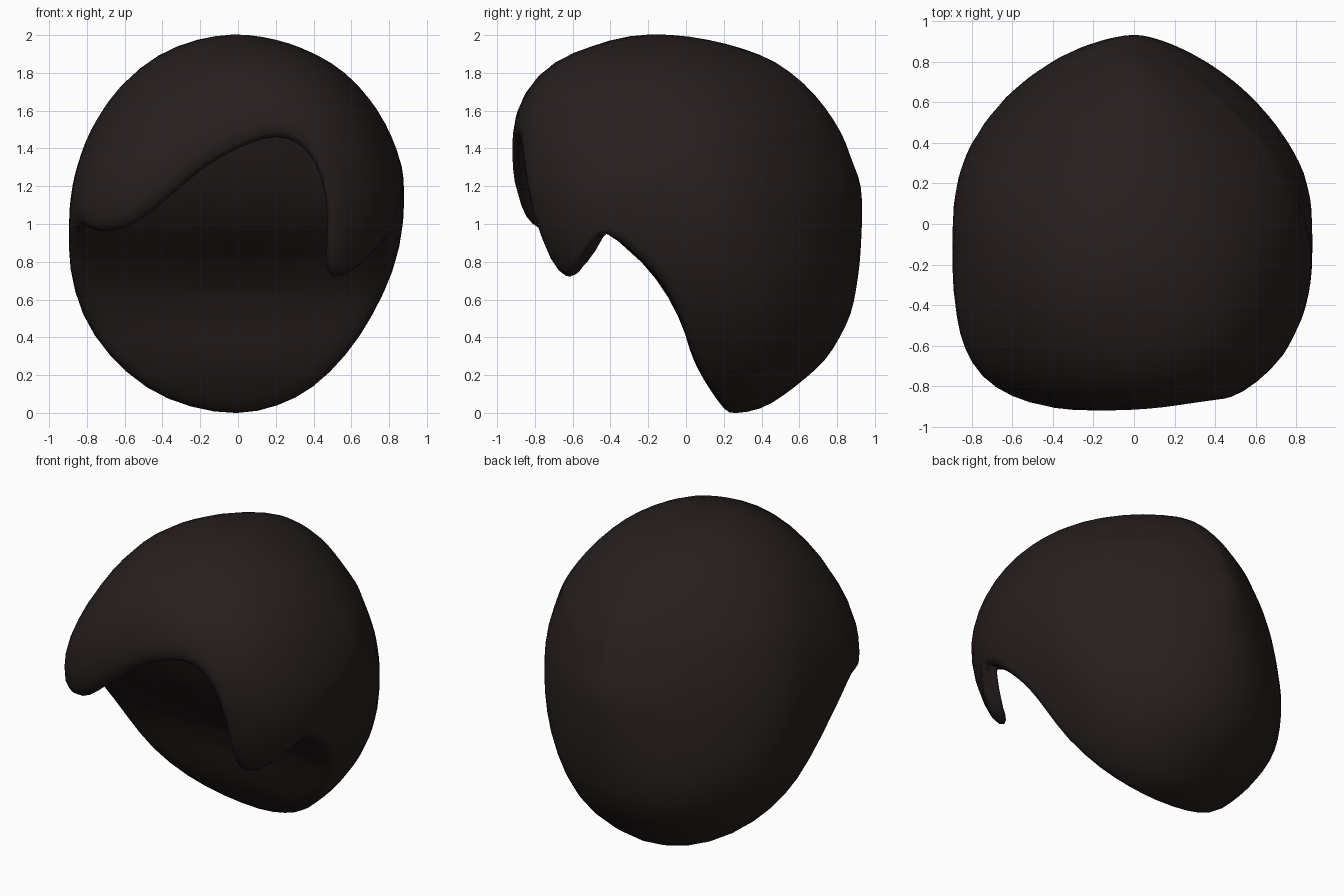
import bpy
import bmesh
import math
from mathutils import Vector
from mathutils.bvhtree import BVHTree

default_cube = bpy.data.objects.get("Cube")
if default_cube:
    bpy.data.objects.remove(default_cube, do_unlink=True)

# Head volume sections: height, left edge, right edge, front, back, widest depth
SECTIONS = [
    (-.02, -.12, .1, .18, .39, .29),
    (.04, -.32, .24, .06, .47, .28),
    (.11, -.48, .39, -.04, .57, .26),
    (.27, -.67, .56, -.25, .76, .22),
    (.5, -.83, .71, -.6, .89, .17),
    (.75, -.9, .83, -.8, .93, .13),
    (1, -.9, .885, -.89, .94, .1),
    (1.2, -.89, .9, -.94, .935, .08),
    (1.5, -.79, .82, -.935, .82, 0),
    (1.7, -.67, .7, -.88, .69, -.08),
    (1.86, -.53, .51, -.74, .5, -.12),
    (1.96, -.34, .3, -.48, .25, -.15),
    (2.015, -.13, .07, -.3, -.05, -.17),
]

# Underside profile (depth, height), the same all the way across
UNDERSIDE = [(.5, -.3), (.22, -.01), (.1, .16), (.03, .29), (-.02, .48), (-.1, .65),
             (-.24, .82), (-.45, .98), (-.56, 1.15), (-.68, 1.4), (-.76, 1.7), (-.8, 2.2)]

# Hairline loop: under the nape, up one side, round the fringe, down the other
HAIRLINE = [
    (0, .22, -.01), (.2, .19, .04), (.38, .13, .12), (.57, .03, .28),
    (.7, -.02, .46), (.79, -.1, .65), (.84, -.24, .81), (.83, -.46, .99),
    (.77, -.57, .87), (.66, -.65, .74), (.53, -.7, .66), (.46, -.73, .77),
    (.47, -.77, 1), (.44, -.82, 1.22), (.38, -.86, 1.38), (.27, -.88, 1.46),
    (.14, -.9, 1.45), (-.02, -.9, 1.38), (-.19, -.9, 1.28), (-.36, -.9, 1.13),
    (-.53, -.88, 1), (-.7, -.85, .95), (-.84, -.76, .96), (-.88, -.6, 1.03),
    (-.89, -.37, .92), (-.89, -.17, .74), (-.82, -.02, .48), (-.67, .03, .28),
    (-.46, .13, .12), (-.24, .19, .04),
]

CENTRE = Vector((0, .2, .83))
CROWN = Vector((0, .8, .6))
OUTER_RINGS, LOCK_RINGS, UNDER_RINGS = 12, 5, 8
LOCK_THICKNESS = .11


def blend(z, low, high, low_value, high_value):
    """Value that changes evenly between two heights."""
    amount = min(1, max(0, (z - low) / (high - low)))
    return low_value + (high_value - low_value) * amount


def section_point(section, angle):
    """Point on a rounded section: broad at the front, pointed at the back."""
    z, left, right, front, back, middle = section
    c, s = math.cos(angle), math.sin(angle)
    if s > 0:
        roundness, reach = blend(z, .4, 1.1, 1.9, 1.53), back - middle
    elif c < 0:
        roundness, reach = blend(z, 1.15, 1.75, 4.6, 2), front - middle
    else:
        roundness, reach = blend(z, 1.2, 1.8, 3, 2.4), front - middle
    x = math.copysign(abs(c) ** (2 / roundness), c)
    y = abs(s) ** (2 / roundness)
    return Vector(((left + right) / 2 + x * (right - left) / 2, middle + y * reach, z))


def head_volume(sides=64):
    """Closed volume used only to find how far out the hair lies."""
    points, faces = [], []
    for section in SECTIONS:
        points += [section_point(section, math.tau * i / sides) for i in range(sides)]
    for k in range(len(SECTIONS) - 1):
        for i in range(sides):
            j = (i + 1) % sides
            a, b = k * sides, (k + 1) * sides
            faces.append((a + i, a + j, b + j, b + i))
    faces.append(tuple(range(sides)))
    faces.append(tuple(range(len(points) - sides, len(points))))
    return BVHTree.FromPolygons(points, faces)


def underside_sheet():
    """Sheet that closes the hair below and behind the fringe."""
    points = [Vector((x, y, z)) for y, z in UNDERSIDE for x in (-2, 2)]
    faces = [(i, i + 1, i + 3, i + 2) for i in range(0, len(points) - 2, 2)]
    return BVHTree.FromPolygons(points, faces)


volume = head_volume()
sheet = underside_sheet()


def reach(tree, direction):
    hit = tree.ray_cast(CENTRE, direction)[0]
    return (hit - CENTRE).length if hit else 9


class Strip:
    """One strip of hair running from the crown past a hairline point."""

    def __init__(self, rim_point):
        rim = (Vector(rim_point) - CENTRE).normalized()
        self.rim_angle = CROWN.angle(rim)
        self.side = (rim - CROWN * rim.dot(CROWN)).normalized()
        # A lock overhangs the underside; follow its back up to the root
        self.root = self.rim_angle
        while self.root > .5 and self.clearance(self.root) > LOCK_THICKNESS:
            self.root -= .02
        self.is_lock = self.root < self.rim_angle

    def direction(self, angle):
        return CROWN * math.cos(angle) + self.side * math.sin(angle)

    def clearance(self, angle):
        d = self.direction(angle)
        return reach(volume, d) - reach(sheet, d)

    def outer(self, angle, depth=0):
        d = self.direction(angle)
        return CENTRE + d * (reach(volume, d) - depth)

    def under(self, angle):
        d = self.direction(angle)
        return CENTRE + d * min(reach(volume, d), reach(sheet, d))

    def points(self):
        result = [self.outer(self.rim_angle * k / OUTER_RINGS * .98)
                  for k in range(1, OUTER_RINGS + 1)]
        # Hairline edge and the back of the lock
        for k in range(LOCK_RINGS + 1):
            angle = self.rim_angle + (self.root - self.rim_angle) * k / LOCK_RINGS
            depth = LOCK_THICKNESS * (1 if k else .5)
            result.append(self.outer(angle, depth) if self.is_lock else self.under(angle))
        # Underside, closing towards the point opposite the crown
        for k in range(1, UNDER_RINGS):
            result.append(self.under(self.root + (math.pi - self.root) * k / UNDER_RINGS))
        return result


# Hair: outer surface, overhanging locks and underside in one skin
strips = [Strip(p) for p in HAIRLINE]
bm = bmesh.new()
columns = [[bm.verts.new(p) for p in strip.points()] for strip in strips]
crown_tip = bm.verts.new(strips[0].outer(0))
under_tip = bm.verts.new(strips[0].under(math.pi))
for here, there in zip(columns, columns[1:] + columns[:1]):
    bm.faces.new((here[0], there[0], crown_tip))
    bm.faces.new((here[-1], there[-1], under_tip))
    for k in range(len(here) - 1):
        bm.faces.new((here[k], there[k], there[k + 1], here[k + 1]))
bmesh.ops.remove_doubles(bm, verts=bm.verts, dist=.0005)
bmesh.ops.recalc_face_normals(bm, faces=bm.faces)

mesh = bpy.data.meshes.new("hair")
bm.to_mesh(mesh)
bm.free()
hair = bpy.data.objects.new("hair", mesh)
bpy.context.collection.objects.link(hair)

# Dark brown colour
brown = bpy.data.materials.new("dark_brown")
brown.use_nodes = True
colour = (.021, .0135, .0135, 1)
brown.diffuse_color = colour
brown.node_tree.nodes["Principled BSDF"].inputs["Base Color"].default_value = colour
mesh.materials.append(brown)

# Soft finish
soften = hair.modifiers.new("soft_surface", "SUBSURF")
soften.levels = soften.render_levels = 1
mesh.polygons.foreach_set("use_smooth", [True] * len(mesh.polygons))
